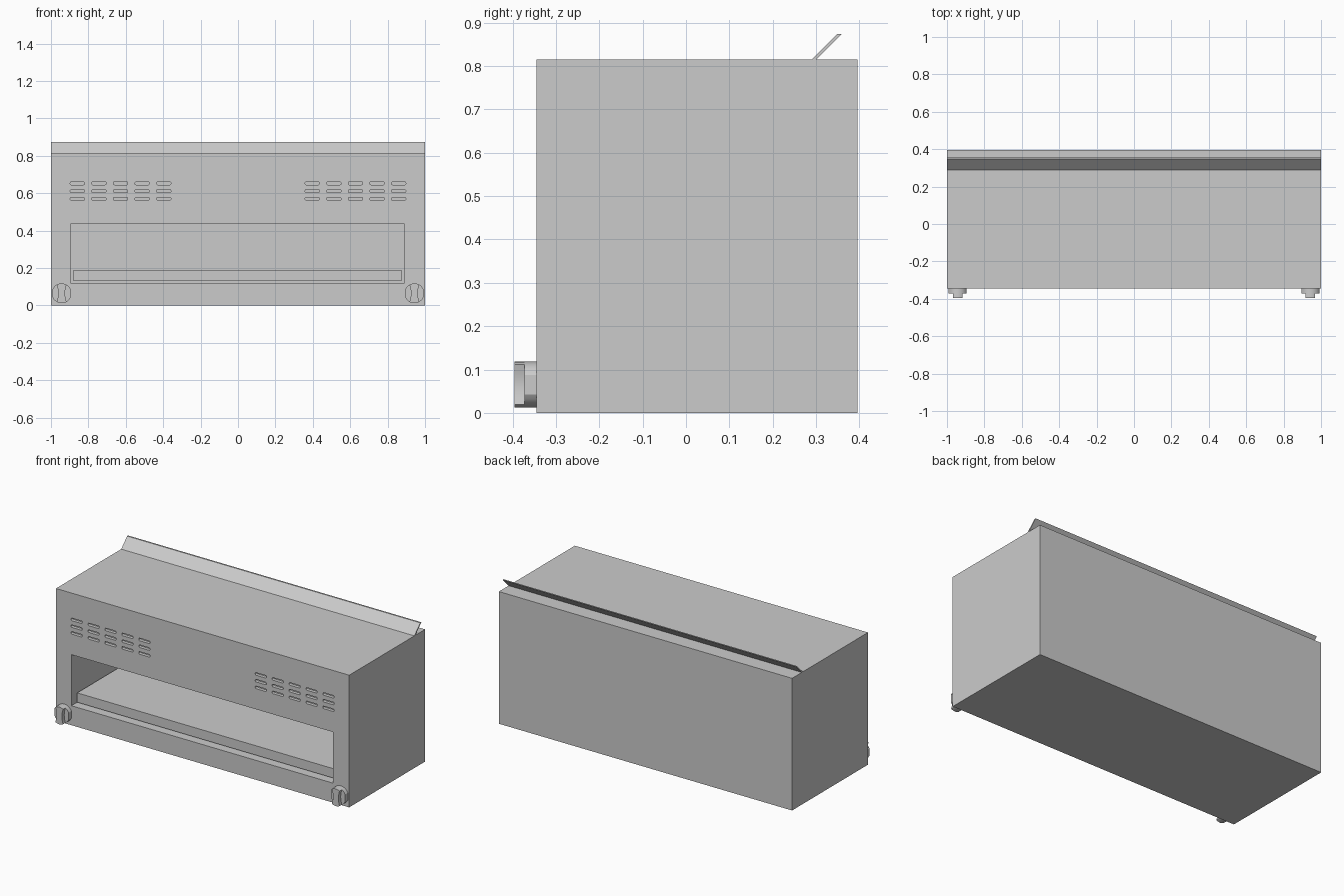
import bpy, bmesh
from math import pi, sin, cos, acos

if "Cube" in bpy.data.objects:
    bpy.data.objects.remove(bpy.data.objects["Cube"])

FRONT, BACK, TOP = -0.345, 0.395, 0.815


def extrude_outline(bm, pts, y0, y1):
    """Closed prism from an x-z outline, running from y0 to y1."""
    a = [bm.verts.new((x, y0, z)) for x, z in pts]
    b = [bm.verts.new((x, y1, z)) for x, z in pts]
    n = len(pts)
    bm.faces.new(a)
    bm.faces.new(b[::-1])
    for i in range(n):
        j = (i + 1) % n
        bm.faces.new((a[i], b[i], b[j], a[j]))


def finish(name, bm):
    bmesh.ops.recalc_face_normals(bm, faces=bm.faces[:])
    me = bpy.data.meshes.new(name)
    bm.to_mesh(me)
    bm.free()
    ob = bpy.data.objects.new(name, me)
    bpy.context.collection.objects.link(ob)
    return ob


def rect(x0, x1, z0, z1):
    return [(x0, z0), (x1, z0), (x1, z1), (x0, z1)]


def slot(cx, cz, w, h, r, steps=3):
    """Rounded rectangle outline."""
    pts = []
    for k, (sx, sz) in enumerate([(1, 1), (-1, 1), (-1, -1), (1, -1)]):
        for i in range(steps + 1):
            a = pi / 2 * (k + i / steps)
            pts.append((cx + sx * (w / 2 - r) + r * cos(a),
                        cz + sz * (h / 2 - r) + r * sin(a)))
    return pts


def smooth(ob):
    bpy.ops.object.select_all(action='DESELECT')
    ob.select_set(True)
    bpy.context.view_layer.objects.active = ob
    bpy.ops.object.shade_smooth_by_angle(angle=0.5)


# Housing block
bm = bmesh.new()
extrude_outline(bm, rect(-1, 1, 0, TOP), FRONT, BACK)
body = finish("housing", bm)

# Cutter: cooking opening and two banks of vent slots
bm = bmesh.new()
extrude_outline(bm, rect(-0.895, 0.89, 0.12, 0.435), FRONT - 0.05, 0.36)
for side in (-1, 1):
    for col in range(5):
        for row in range(3):
            extrude_outline(bm, slot(side * (0.397 + 0.1155 * col), 0.57 + 0.0415 * row,
                                     0.076, 0.016, 0.006), FRONT - 0.05, FRONT + 0.02)
cutter = finish("opening_cutter", bm)
cutter.hide_render = True
mod = body.modifiers.new("openings", 'BOOLEAN')
mod.object = cutter
mod.solver = 'EXACT'
bpy.context.view_layer.objects.active = body
body.select_set(True)
bpy.ops.object.modifier_apply(modifier=mod.name)
bpy.data.objects.remove(cutter)

# Cooking tray inside the opening
bm = bmesh.new()
extrude_outline(bm, rect(-0.88, 0.875, 0.132, 0.19), FRONT + 0.035, 0.35)
finish("tray", bm)

# Slanted rear splash guard along the top
bm = bmesh.new()
profile = [(0.29, TOP), (0.30, TOP), (0.358, 0.873), (0.348, 0.873)]
ends = [[bm.verts.new((x, y, z)) for y, z in profile] for x in (-1, 1)]
bm.faces.new(ends[0])
bm.faces.new(ends[1][::-1])
for i in range(4):
    j = (i + 1) % 4
    bm.faces.new((ends[0][i], ends[1][i], ends[1][j], ends[0][j]))
finish("splash_guard", bm)

# Knobs: disc with flattened sides plus a waisted grip
R = 0.053


def arc(half_width, cx, cz, steps=10):
    """Upper arc of the knob circle, from +half_width to -half_width."""
    a0 = acos(half_width / R)
    angles = [a0 + (pi - 2 * a0) * i / steps for i in range(steps + 1)]
    return [(R * cos(a), R * sin(a)) for a in angles]


def knob_outline(half_width, waist, cx, cz):
    up = arc(half_width, cx, cz)
    zt = up[-1][1]
    pinch = [] if not waist else [
        (-(half_width - waist * sin(pi * i / 8)), zt * (1 - i / 4)) for i in range(1, 8)]
    half = up + pinch
    pts = half + [(-x, -z) for x, z in half]
    return [(cx + x, cz + z) for x, z in pts]


for side, label in ((-1, "left"), (1, "right")):
    bm = bmesh.new()
    extrude_outline(bm, knob_outline(0.048, 0, side * 0.943, 0.065), -0.372, FRONT)
    smooth(finish(label + "_knob_disc", bm))
    bm = bmesh.new()
    extrude_outline(bm, knob_outline(0.026, 0.008, side * 0.943, 0.065), BACK * -1, -0.372)
    smooth(finish(label + "_knob_grip", bm))
